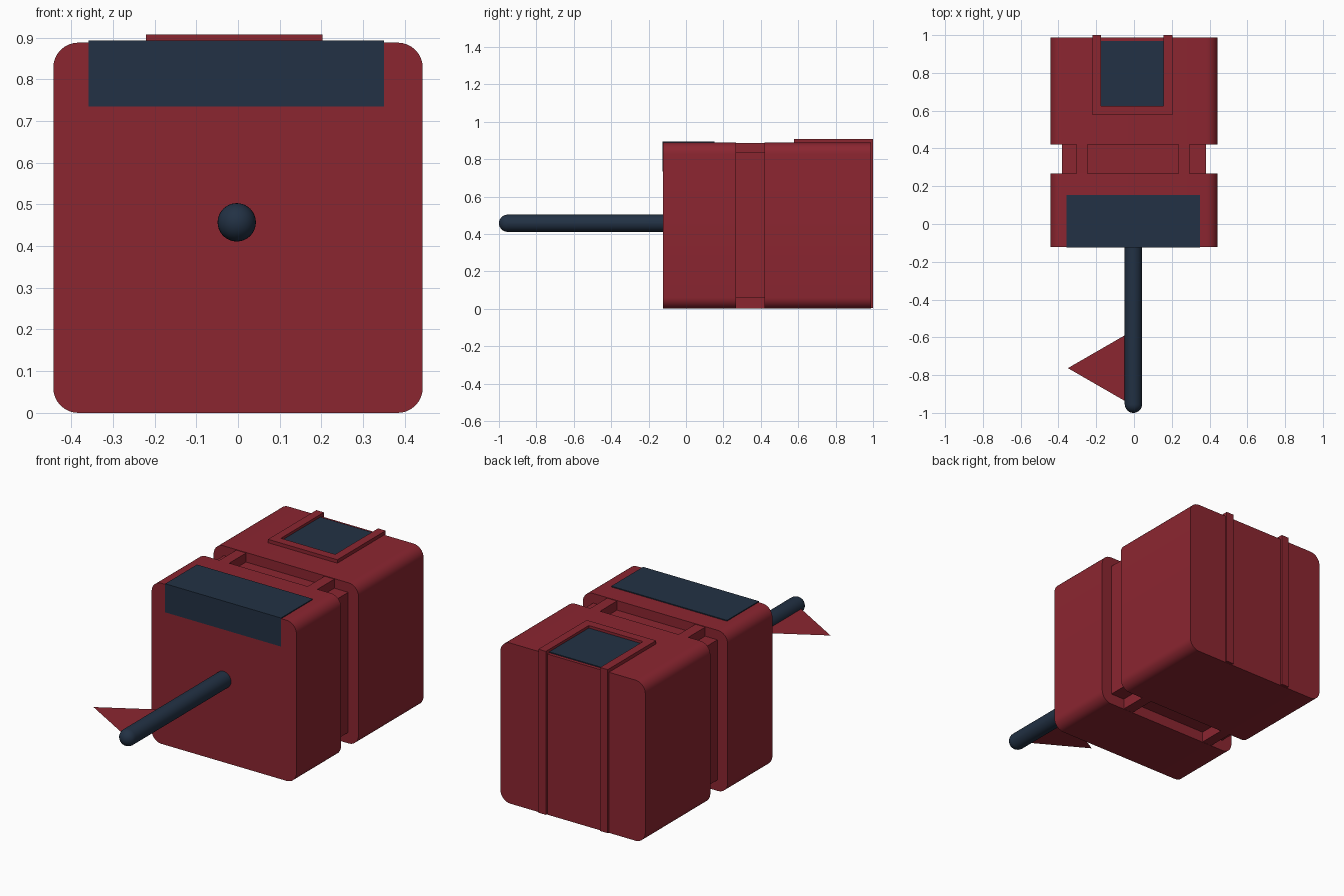
import bpy, bmesh, math
from mathutils import Matrix

if "Cube" in bpy.data.objects:
    bpy.data.objects.remove(bpy.data.objects["Cube"])


def material(name, color):
    m = bpy.data.materials.new(name)
    m.diffuse_color = color
    m.use_nodes = True
    m.node_tree.nodes["Principled BSDF"].inputs["Base Color"].default_value = m.diffuse_color
    return m


RED = material("red", (0.26, 0.019, 0.03, 1))
DARK = material("dark_blue", (0.016, 0.031, 0.058, 1))


def finish(bm, name, mat, smooth=False):
    bmesh.ops.recalc_face_normals(bm, faces=bm.faces)
    me = bpy.data.meshes.new(name)
    bm.to_mesh(me)
    bm.free()
    me.materials.append(mat)
    ob = bpy.data.objects.new(name, me)
    bpy.context.collection.objects.link(ob)
    if smooth:
        bpy.ops.object.select_all(action='DESELECT')
        ob.select_set(True)
        bpy.context.view_layer.objects.active = ob
        bpy.ops.object.shade_smooth_by_angle(angle=math.radians(35))
    return ob


def box(name, xs, ys, zs, mat):
    bm = bmesh.new()
    bmesh.ops.create_cube(bm, size=1)
    for v in bm.verts:
        v.co = [r[0] if c < 0 else r[1] for c, r in zip(v.co, (xs, ys, zs))]
    return finish(bm, name, mat)


def rounded_block(name, y0, y1, half=0.443, top=0.888, r=0.06, seg=8):
    # rounded square section extruded along y
    bm = bmesh.new()
    verts = []
    corners = ((half - r, top - r), (r - half, top - r), (r - half, r), (half - r, r))
    for q, (cx, cz) in enumerate(corners):
        for i in range(seg + 1):
            a = math.pi / 2 * (q + i / seg)
            verts.append(bm.verts.new((cx + r * math.cos(a), y0, cz + r * math.sin(a))))
    face = bm.faces.new(verts)
    out = bmesh.ops.extrude_face_region(bm, geom=[face])
    for g in out["geom"]:
        if isinstance(g, bmesh.types.BMVert):
            g.co.y = y1
    return finish(bm, name, RED, True)


# Two main body blocks
rounded_block("front_body", -0.122, 0.268)
rounded_block("rear_body", 0.42, 0.988)

# Recessed core and the two ribs in the gap
box("core", (-0.38, 0.38), (0.26, 0.43), (0.06, 0.835), RED)
for side, x in (("left", -0.305), ("right", 0.235)):
    box(side + "_gap_rib", (x, x + 0.06), (0.26, 0.43), (0.001, 0.885), RED)

# Wrapped front window
box("front_window", (-0.358, 0.35), (-0.125, 0.153), (0.735, 0.893), DARK)

# Rear hatch: window, front bar and two straps running down the back
box("hatch_window", (-0.175, 0.157), (0.62, 0.97), (0.80, 0.893), DARK)
box("hatch_bar", (-0.221, 0.203), (0.578, 0.625), (0.80, 0.907), RED)
for side, x in (("left", -0.221), ("right", 0.157)):
    box(side + "_strap_top", (x, x + 0.046), (0.60, 1.0), (0.85, 0.907), RED)
    box(side + "_strap_back", (x, x + 0.046), (0.97, 1.0), (0.003, 0.86), RED)

# Round-ended boom: sphere with its rear half stretched into the body
bm = bmesh.new()
R = 0.046
bmesh.ops.create_uvsphere(bm, u_segments=32, v_segments=16, radius=R,
                          matrix=Matrix.Rotation(math.pi / 2, 4, 'X'))
bmesh.ops.bisect_plane(bm, geom=bm.verts[:] + bm.edges[:] + bm.faces[:],
                       plane_co=(0, 0, 0), plane_no=(0, 1, 0), clear_outer=True)
rim = [e for e in bm.edges if e.is_boundary]
out = bmesh.ops.extrude_edge_only(bm, edges=rim)
for g in out["geom"]:
    if isinstance(g, bmesh.types.BMVert):
        g.co.y = 0.86
bmesh.ops.holes_fill(bm, edges=[e for e in bm.edges if e.is_boundary], sides=0)
bmesh.ops.translate(bm, verts=bm.verts, vec=(-0.003, -1 + R, 0.457))
finish(bm, "boom", DARK, True)

# Thin triangular fin on one side of the boom
bm = bmesh.new()
tri = [(-0.35, -0.763), (-0.003, -0.963), (-0.003, -0.563)]
bm.faces.new([bm.verts.new((x, y, 0.457)) for x, y in tri])
finish(bm, "fin", RED)
